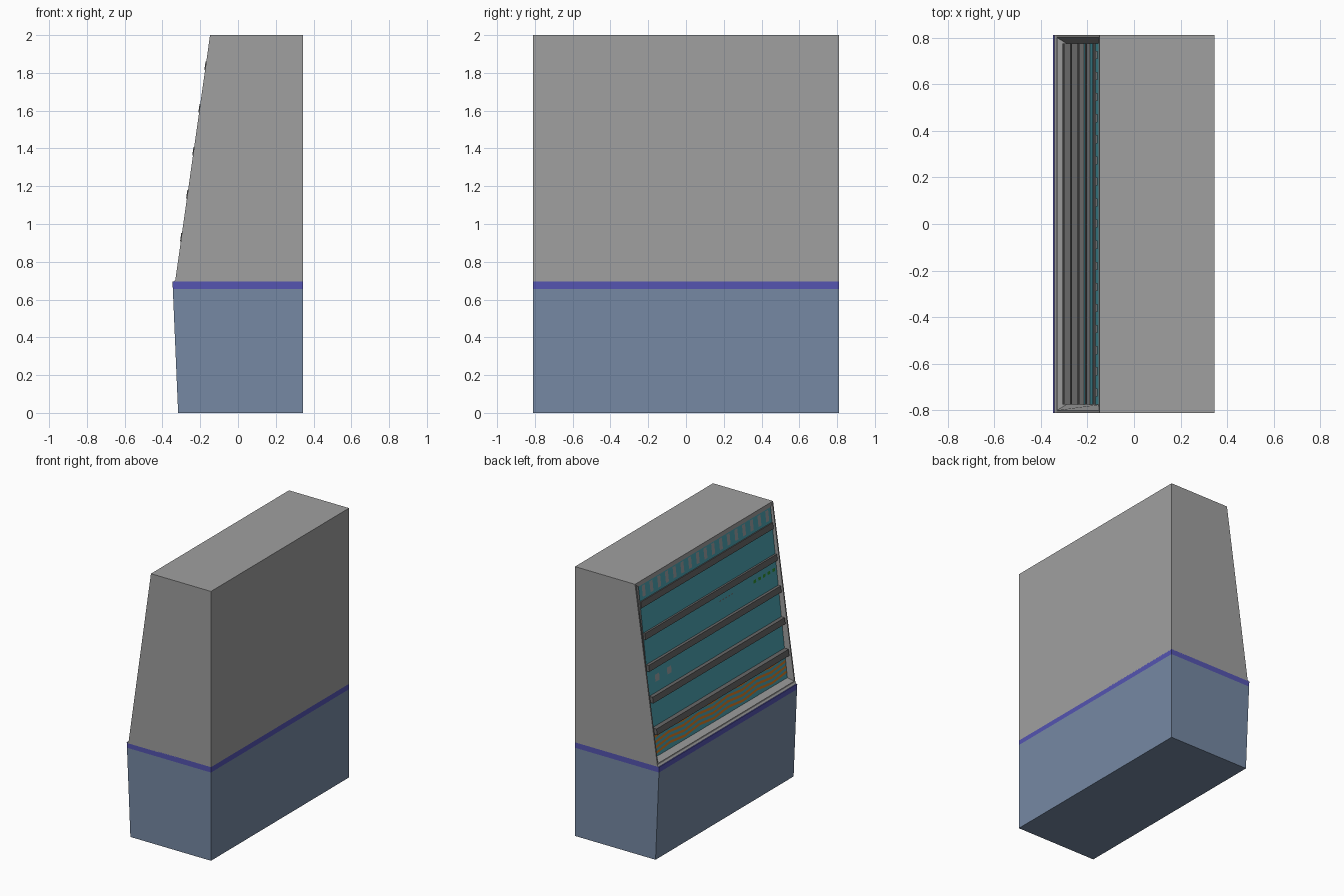
import bpy, bmesh

if "Cube" in bpy.data.objects:
    bpy.data.objects.remove(bpy.data.objects["Cube"])

def material(name, rgb):
    m = bpy.data.materials.new(name)
    m.diffuse_color = (*rgb, 1)
    m.use_nodes = True
    m.node_tree.nodes["Principled BSDF"].inputs["Base Color"].default_value = m.diffuse_color
    return m

GREY = material("cabinet grey", (0.35, 0.35, 0.35))
BLUE = material("base slate blue", (0.18, 0.25, 0.37))
VIOLET = material("band violet", (0.09, 0.09, 0.44))
TEAL = material("panel teal", (0.076, 0.38, 0.46))
DARK = material("shelf dark grey", (0.14, 0.14, 0.14))
ORANGE = material("wave orange", (0.70, 0.21, 0.02))
SLAT = material("slat grey", (0.33, 0.37, 0.39))
GREEN = material("mark green", (0.03, 0.28, 0.03))
W = 0.81            # half width along y
IN = 0.775          # half width of the opening


def finish(name, bm, mats):
    bmesh.ops.recalc_face_normals(bm, faces=bm.faces)
    me = bpy.data.meshes.new(name)
    bm.to_mesh(me)
    bm.free()
    for m in mats:
        me.materials.append(m)
    ob = bpy.data.objects.new(name, me)
    bpy.context.collection.objects.link(ob)
    return ob


def prism(bm, profile, w):
    """Extrude an xz profile across y from -w to w."""
    face = bm.faces.new([bm.verts.new((x, -w, z)) for x, z in profile])
    ext = bmesh.ops.extrude_face_region(bm, geom=[face])
    for v in ext["geom"]:
        if isinstance(v, bmesh.types.BMVert):
            v.co.y = w
    bmesh.ops.recalc_face_normals(bm, faces=bm.faces)


def outer_x(z):
    return -0.333 + (z - 0.695) * (0.185 / 1.305)


def panel_x(z):
    return -0.29 + (z - 0.74) * (0.138 / 1.23)


# Base and band
bm = bmesh.new()
prism(bm, [(-0.317, 0), (0.345, 0), (0.345, 0.655), (-0.345, 0.655)], W)
finish("base", bm, [BLUE])
bm = bmesh.new()
prism(bm, [(-0.345, 0.655), (0.345, 0.655), (0.345, 0.695), (-0.347, 0.695)], W)
finish("band", bm, [VIOLET])

# Upper cabinet with a leaning, recessed opening
bm = bmesh.new()
prism(bm, [(-0.345, 0.69), (0.345, 0.69), (0.345, 2.0), (outer_x(2), 2.0),
           (outer_x(0.705), 0.705)], W)
bm.faces.ensure_lookup_table()
front = max((f for f in bm.faces if f.normal.x < -0.9),
            key=lambda f: f.calc_area())
bmesh.ops.inset_region(bm, faces=[front], thickness=0.015)
bmesh.ops.inset_region(bm, faces=[front], thickness=0.01)
mid = front.calc_center_median()
for v in front.verts:
    z = 1.97 if v.co.z > mid.z else 0.74
    v.co = (panel_x(z), IN if v.co.y > 0 else -IN, z)
front.material_index = 1
finish("cabinet", bm, [GREY, TEAL])

# Five shelves
bm = bmesh.new()
for i in range(5):
    z0 = 0.908 + 0.227 * i
    z1 = z0 + 0.045
    prism(bm, [(outer_x(z0) - 0.004, z0), (panel_x(z0) + 0.01, z0),
               (panel_x(z1) + 0.01, z1), (outer_x(z1) - 0.004, z1)], IN)
finish("shelves", bm, [DARK])


def strip(bm, path, h):
    """Flat ribbon of height h just in front of the panel, along (y, z)."""
    rows = [[bm.verts.new((panel_x(z + d) - 0.004, y, z + d)) for d in (0, h)]
            for y, z in path]
    for a, b in zip(rows, rows[1:]):
        f = bm.faces.new([a[0], a[1], b[1], b[0]])
        f.normal_update()


# Upright slats in the header
bm = bmesh.new()
for i in range(17):
    y = -0.74 + i * 0.0905
    strip(bm, [(y + 0.035, 1.885), (y, 1.885)], 0.08)
# Pair of pale blocks on a shelf
for y in (0.67, 0.53):
    strip(bm, [(y + 0.025, 1.255), (y - 0.025, 1.255)], 0.05)
finish("slats", bm, [SLAT])

# Orange waves along the bottom
bm = bmesh.new()
for k in range(4):
    z = 0.76 + 0.038 * k
    strip(bm, [(0.77 - 0.171 * i, z + (0.018 if i % 2 else 0))
               for i in range(10)], 0.018)
finish("waves", bm, [ORANGE])

# Small green marks and dark dots
bm = bmesh.new()
for i in range(5):
    y = -0.5 - 0.055 * i
    strip(bm, [(y, 1.52), (y - 0.03, 1.52)], 0.022)
finish("green_marks", bm, [GREEN])
bm = bmesh.new()
for i in range(5):
    y = -0.1 - 0.035 * i
    strip(bm, [(y, 1.535), (y - 0.018, 1.535)], 0.008)
finish("dark_marks", bm, [DARK])

# Recentre normals of the plates so they face the open side
for name in ("slats", "waves", "green_marks", "dark_marks"):
    me = bpy.data.objects[name].data
    if me.polygons[0].normal.x > 0:
        me.flip_normals()
